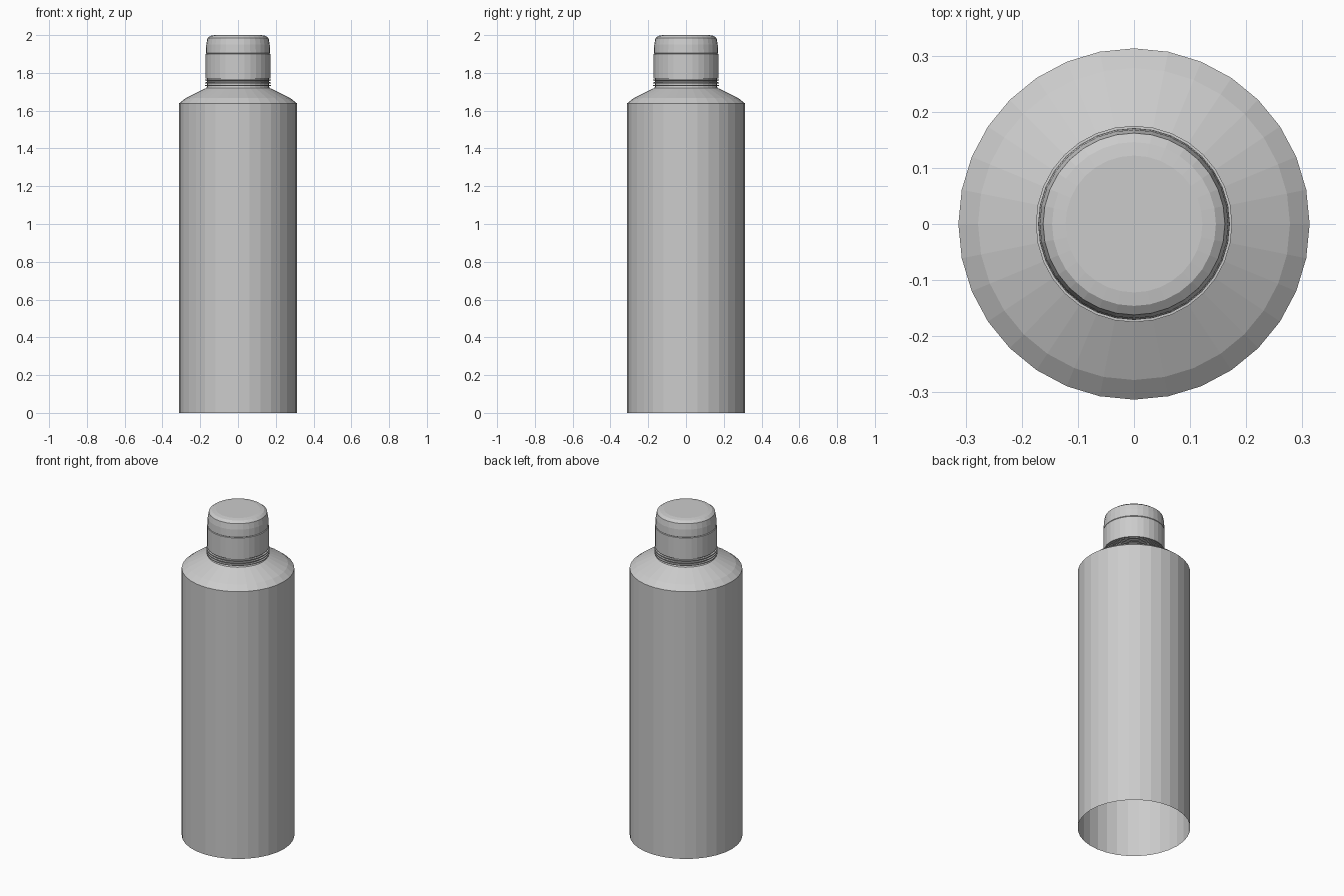
import bpy, bmesh
from math import sin, cos, tau

if "Cube" in bpy.data.objects:
    bpy.data.objects.remove(bpy.data.objects["Cube"])

SIDES = 32


def lathe(name, profile, cap_top=False, closed=False):
    """Revolve (radius, height) points around z with flat facets."""
    bm = bmesh.new()
    rings = [[bm.verts.new((r * cos(tau * i / SIDES), r * sin(tau * i / SIDES), z))
              for i in range(SIDES)] for r, z in profile]
    pairs = list(zip(rings, rings[1:]))
    if closed:
        pairs.append((rings[-1], rings[0]))
    for a, b in pairs:
        for i in range(SIDES):
            j = (i + 1) % SIDES
            bm.faces.new((a[i], a[j], b[j], b[i]))
    if cap_top:
        bm.faces.new(rings[-1])
    mesh = bpy.data.meshes.new(name)
    bm.to_mesh(mesh)
    bm.free()
    obj = bpy.data.objects.new(name, mesh)
    bpy.context.collection.objects.link(obj)
    return obj


# Bottle shell, open at the base, with a two-step shoulder and neck
lathe("bottle_body", [(0.313, 0), (0.313, 1.638), (0.278, 1.666),
                      (0.168, 1.72), (0.164, 1.728), (0.164, 1.775)])

# Thin ridges around the neck
for n in range(3):
    z = 1.73 + 0.014 * n
    lathe(f"neck_ring_{n + 1}", [(0.162, z), (0.175, z + 0.001),
                                 (0.175, z + 0.006), (0.162, z + 0.007)], closed=True)

# Cap skirt
lathe("cap_skirt", [(0.162, 1.771), (0.171, 1.771), (0.171, 1.9), (0.166, 1.902)])

# Cap lid with a tapered rim and gently domed top
lathe("cap_lid", [(0.166, 1.902), (0.170, 1.905), (0.168, 1.95), (0.162, 1.984),
                  (0.146, 1.996), (0.122, 2.0)], cap_top=True)
